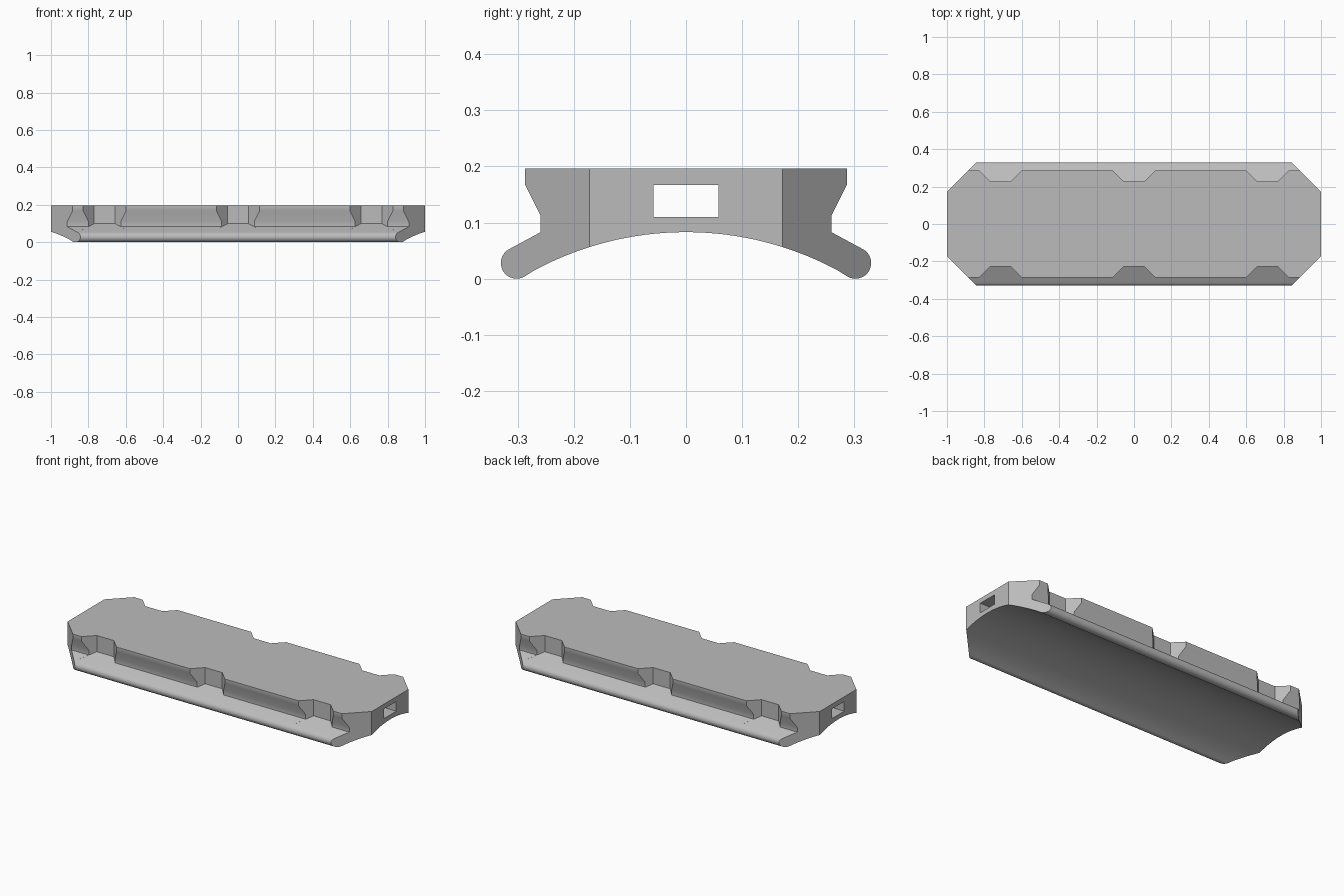
import bpy, bmesh, math

cube = bpy.data.objects.get("Cube")
if cube:
    bpy.data.objects.remove(cube, do_unlink=True)

grey = bpy.data.materials.new("plain grey")
grey.use_nodes = True
color = (0.5, 0.5, 0.5, 1)
grey.diffuse_color = color
grey.node_tree.nodes["Principled BSDF"].inputs["Base Color"].default_value = color


def prism(name, bottom, top):
    """Solid between two matching loops of points."""
    bm = bmesh.new()
    a = [bm.verts.new(p) for p in bottom]
    b = [bm.verts.new(p) for p in top]
    bm.faces.new(a[::-1])
    bm.faces.new(b)
    n = len(a)
    for i in range(n):
        j = (i + 1) % n
        bm.faces.new((a[i], a[j], b[j], b[i]))
    bmesh.ops.recalc_face_normals(bm, faces=bm.faces)
    mesh = bpy.data.meshes.new(name)
    bm.to_mesh(mesh)
    bm.free()
    mesh.materials.append(grey)
    obj = bpy.data.objects.new(name, mesh)
    bpy.context.collection.objects.link(obj)
    return obj


def boolean(target, cutter, operation):
    mod = target.modifiers.new(cutter.name, "BOOLEAN")
    mod.operation = operation
    mod.solver = "EXACT"
    mod.object = cutter
    bpy.context.view_layer.objects.active = target
    bpy.ops.object.modifier_apply(modifier=mod.name)
    bpy.data.objects.remove(cutter, do_unlink=True)


# Rail cross-section: arched underside, rounded lips, undercut sides
R, CROWN = 0.57, 0.083
LIP_Y, LIP_Z, LIP_R = 0.302, 0.028, 0.028
half = []
for i in range(1, 16):
    y = 0.288 * i / 16
    half.append((y, CROWN - R + math.sqrt(R * R - y * y)))
for i in range(17):
    t = math.radians(-120 + 181.6 * i / 16)
    half.append((LIP_Y + LIP_R * math.cos(t), LIP_Z + LIP_R * math.sin(t)))
half += [(0.259, 0.083), (0.259, 0.112), (0.287, 0.168), (0.287, 0.196)]
profile = [(0, CROWN)] + half + [(-y, z) for y, z in reversed(half)]
body = prism("rail_plate", [(-1, y, z) for y, z in profile],
             [(1, y, z) for y, z in profile])

# Chamfered plan corners
for sx in (-1, 1):
    for sy in (-1, 1):
        corner = [(sx * 0.742, sy * 0.43), (sx * 1.1, sy * 0.072), (sx * 1.1, sy * 0.43)]
        boolean(body, prism("corner_cutter", [(x, y, -0.1) for x, y in corner],
                            [(x, y, 0.3) for x, y in corner]), "DIFFERENCE")

# Flared notches on both long sides, with floors following the lip slope
for sy in (-1, 1):
    for cx in (-0.713, 0, 0.713):
        plan = [(-0.056, 0.228), (0.056, 0.228), (0.125, 0.297), (-0.125, 0.297)]
        floor = [(cx + x, sy * y, 0.0828 - 0.54 * (y - 0.259)) for x, y in plan]
        roof = [(x, y, 0.3) for x, y, z in floor]
        boolean(body, prism("notch_cutter", floor, roof), "DIFFERENCE")

# Rectangular channel running the full length
channel = [(-0.058, 0.11), (0.058, 0.11), (0.058, 0.167), (-0.058, 0.167)]
boolean(body, prism("channel_cutter", [(-1.2, y, z) for y, z in channel],
                    [(1.2, y, z) for y, z in channel]), "DIFFERENCE")

# Smooth curved surfaces, crisp edges
bpy.ops.object.select_all(action="DESELECT")
body.select_set(True)
bpy.context.view_layer.objects.active = body
bpy.ops.object.shade_smooth_by_angle(angle=math.radians(30))
